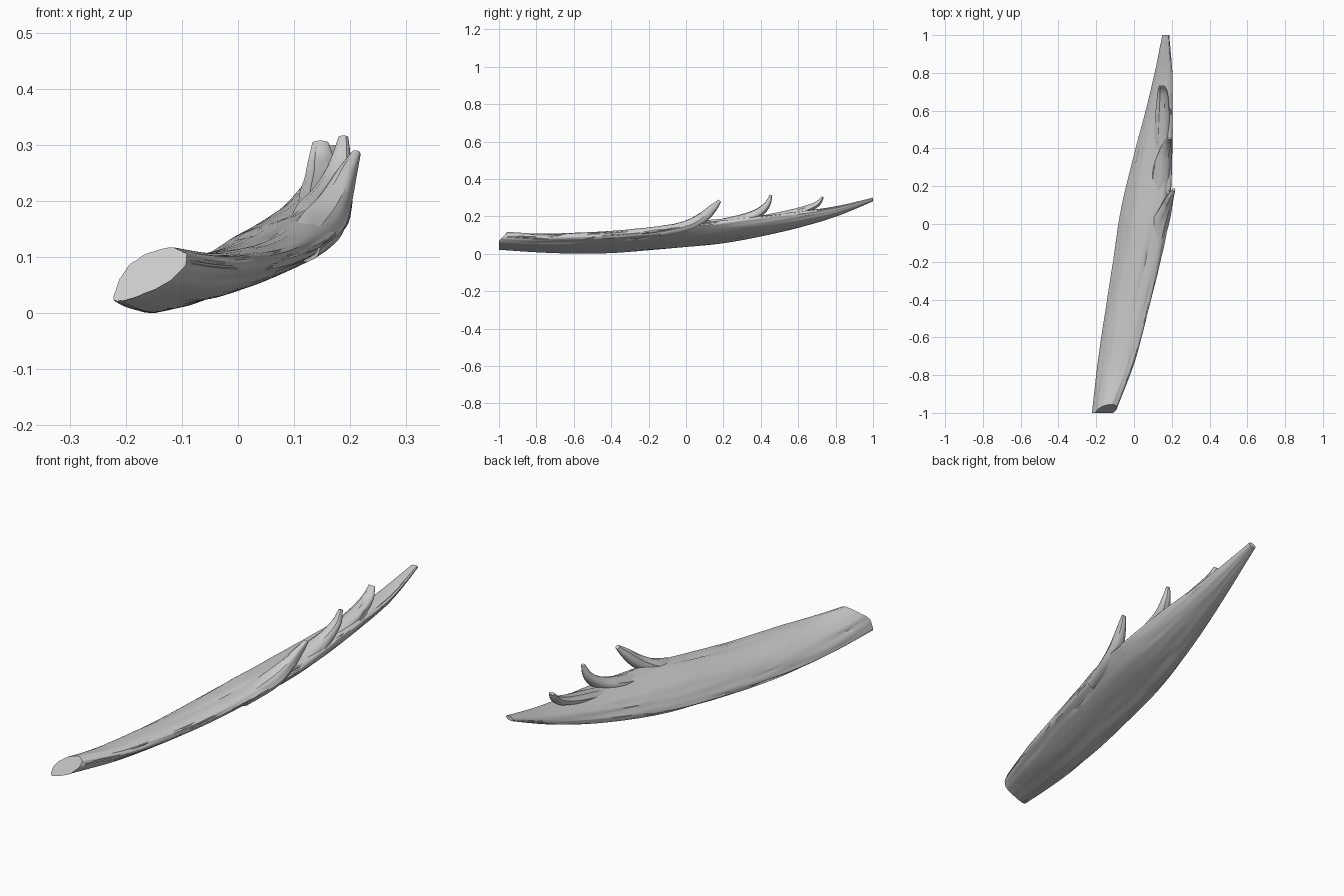
import bpy, bmesh, math
from mathutils import Vector, noise


def sample(rows, f):
    # smooth Catmull-Rom interpolation through a table of rows
    n = len(rows) - 1
    i = min(int(f * n), n - 1)
    t = f * n - i
    p = [rows[max(0, min(n, i + k))] for k in (-1, 0, 1, 2)]
    return [0.5 * (2 * b + (c - a) * t + (2 * a - 5 * b + 4 * c - d) * t * t
                   + (3 * b - a - 3 * c + d) * t ** 3) for a, b, c, d in zip(*p)]


def loft(name, rings):
    bm = bmesh.new()
    vs = [[bm.verts.new(p) for p in r] for r in rings]
    n = len(vs[0])
    for a, b in zip(vs, vs[1:]):
        for j in range(n):
            k = (j + 1) % n
            bm.faces.new((a[j], a[k], b[k], b[j]))
    bm.faces.new(vs[0])
    bm.faces.new(vs[-1])
    bmesh.ops.recalc_face_normals(bm, faces=bm.faces)
    me = bpy.data.meshes.new(name)
    bm.to_mesh(me)
    bm.free()
    ob = bpy.data.objects.new(name, me)
    bpy.context.collection.objects.link(ob)
    bpy.context.view_layer.objects.active = ob
    ob.select_set(True)
    bpy.ops.object.shade_smooth_by_angle(angle=math.radians(32))
    ob.select_set(False)
    return ob


def grain(a, y, seed):
    # long fibres: fine around the section, stretched along the length
    def n(f, g):
        return noise.noise(Vector((math.cos(a) * f, math.sin(a) * f, y * g + seed)))
    crack = max(0, n(8, 4) - 0.25)
    return n(3.5, 2.5) - 1.6 * crack


# main beam: y, left x, right x, bottom z, top z, tilt on top, extra tilt below
beam = [
    (-1.00, -0.220, -0.090, 0.022, 0.116, 30, 26),
    (-0.80, -0.197, -0.015, 0.008, 0.107, 29, 30),
    (-0.60, -0.172, 0.042, 0.000, 0.112, 29, 32),
    (-0.40, -0.143, 0.093, 0.006, 0.122, 30, 32),
    (-0.20, -0.112, 0.138, 0.020, 0.142, 32, 28),
    (0.00, -0.080, 0.175, 0.036, 0.168, 36, 20),
    (0.20, -0.040, 0.197, 0.058, 0.186, 38, 12),
    (0.40, 0.008, 0.202, 0.092, 0.204, 38, 8),
    (0.60, 0.060, 0.202, 0.138, 0.226, 36, 5),
    (0.80, 0.108, 0.202, 0.198, 0.254, 30, 0),
    (1.00, 0.150, 0.186, 0.280, 0.300, 20, 0),
]
rings = []
for i in range(101):
    y, xl, xr, zb, zt, tilt, extra = sample(beam, i / 100)
    ring = []
    for j in range(64):
        a = 2 * math.pi * j / 64
        s = 1 + 0.07 * grain(a, y, 0)
        b = a + math.radians(tilt)
        b += math.radians(extra) * (1 - math.sin(b)) / 2
        c = math.copysign(abs(math.cos(a)) ** 0.9, math.cos(a))
        d = math.copysign(abs(math.sin(b)) ** 0.9, math.sin(b))
        # the broken front end leans back towards its top
        lean = 0.045 * max(0, d) * max(0, 1 - (y + 1) / 0.3)
        ring.append(((xl + xr) / 2 + (xr - xl) / 2 * c * s, y + lean,
                     max(0, (zb + zt) / 2 + (zt - zb) / 2 * d * s)))
    rings.append(ring)
loft("beam", rings)

# tines: x, y, z of centre line, half width in x, half thickness
tines = [
    [(0.115, -0.14, 0.115, 0.030, 0.025), (0.142, 0.01, 0.150, 0.044, 0.032),
     (0.170, 0.09, 0.193, 0.032, 0.030), (0.192, 0.145, 0.244, 0.020, 0.022),
     (0.210, 0.182, 0.284, 0.009, 0.009)],
    [(0.130, 0.12, 0.140, 0.045, 0.030), (0.148, 0.29, 0.178, 0.048, 0.030),
     (0.165, 0.38, 0.213, 0.034, 0.026), (0.181, 0.432, 0.260, 0.022, 0.018),
     (0.188, 0.455, 0.314, 0.009, 0.007)],
    [(0.145, 0.38, 0.172, 0.040, 0.026), (0.152, 0.55, 0.210, 0.040, 0.024),
     (0.153, 0.64, 0.236, 0.033, 0.021), (0.150, 0.702, 0.266, 0.025, 0.015),
     (0.147, 0.732, 0.304, 0.014, 0.006)],
]
for k, rows in enumerate(tines):
    rings = []
    for i in range(33):
        f = i / 32
        x, y, z, w, h = sample(rows, f)
        p, q = sample(rows, max(0, f - 0.02)), sample(rows, min(1, f + 0.02))
        up = Vector((0, p[2] - q[2], q[1] - p[1])).normalized()
        ring = []
        for j in range(24):
            a = 2 * math.pi * j / 24
            s = 1 + 0.12 * grain(a, y, 7 * k + 3)
            ring.append(Vector((x + w * s * math.cos(a), y, z)) + up * h * s * math.sin(a))
        rings.append(ring)
    loft("tine_%d" % (k + 1), rings)
